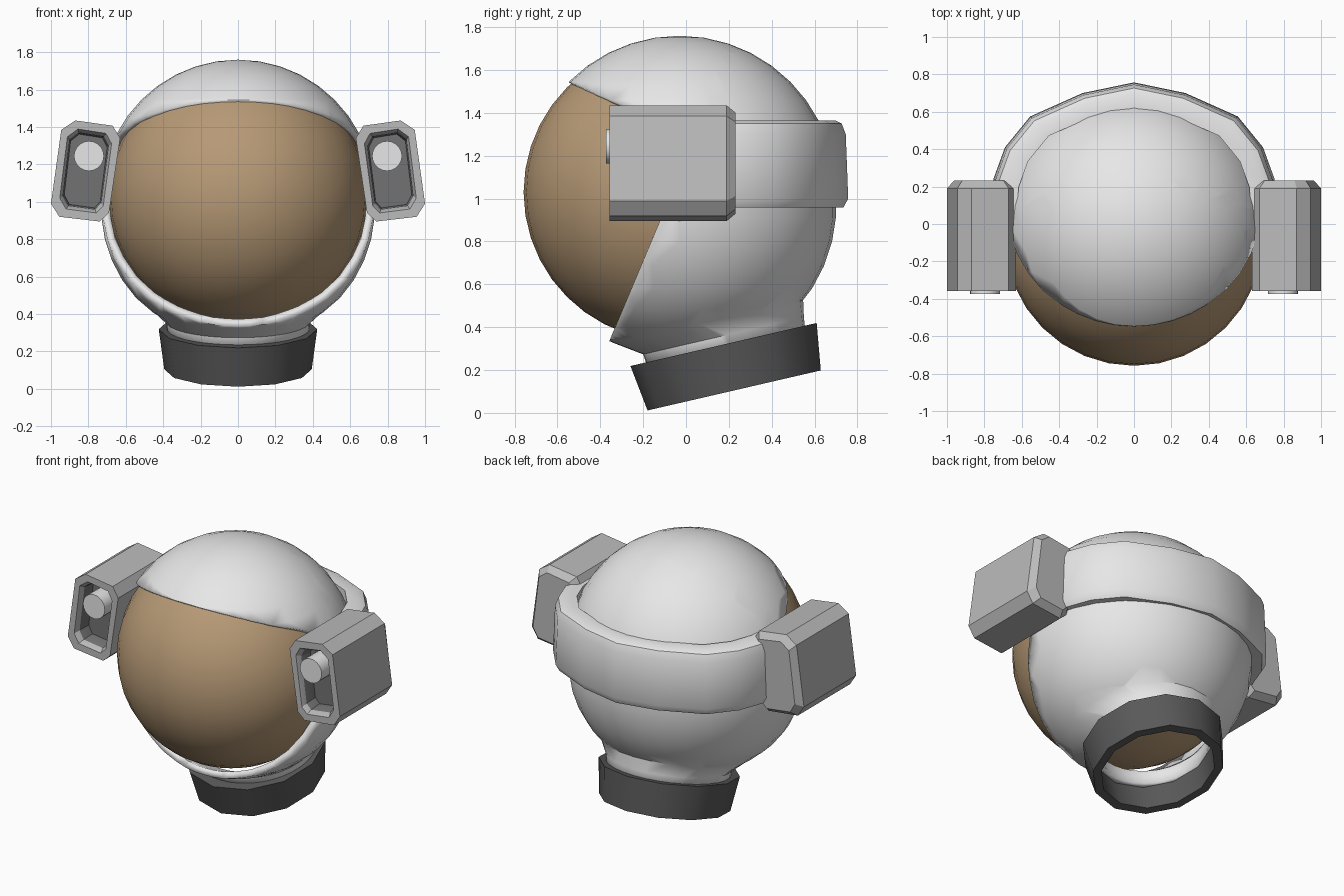
import bpy, bmesh, math
from mathutils import Vector, Matrix

if "Cube" in bpy.data.objects:
    bpy.data.objects.remove(bpy.data.objects["Cube"])


def mat(name, r, g, b):
    m = bpy.data.materials.new(name)
    m.diffuse_color = (r, g, b, 1)
    m.use_nodes = True
    m.node_tree.nodes["Principled BSDF"].inputs["Base Color"].default_value = m.diffuse_color
    return m


WHITE = mat("shell_white", .8, .8, .8)
BROWN = mat("visor_bronze", .47, .32, .18)
GREY = mat("housing_grey", .50, .50, .50)
DARK = mat("recess_grey", .17, .17, .17)
BLACK = mat("collar_charcoal", .10, .10, .10)


def finish(bm, name, mats, angle=35, solid=0):
    bmesh.ops.recalc_face_normals(bm, faces=bm.faces)
    me = bpy.data.meshes.new(name)
    bm.to_mesh(me)
    bm.free()
    ob = bpy.data.objects.new(name, me)
    bpy.context.collection.objects.link(ob)
    for m in mats:
        me.materials.append(m)
    if solid:
        mod = ob.modifiers.new("wall", 'SOLIDIFY')
        mod.thickness, mod.offset = solid, -1
    bpy.ops.object.select_all(action='DESELECT')
    ob.select_set(True)
    bpy.context.view_layer.objects.active = ob
    bpy.ops.object.shade_smooth_by_angle(angle=math.radians(angle))
    return ob


def loft(bm, rings, caps=True, wrap=False, dark_from=None):
    """Skin a list of equal-length closed rings of points."""
    vs = [[bm.verts.new(p) for p in r] for r in rings]
    n = len(vs[0])
    for i in range(len(vs) if wrap else len(vs) - 1):
        a, b = vs[i], vs[(i + 1) % len(vs)]
        for k in range(n):
            f = bm.faces.new((a[k], a[(k + 1) % n], b[(k + 1) % n], b[k]))
            f.material_index = int(dark_from is not None and i >= dark_from)
    if caps:
        bm.faces.new(vs[0])
        bm.faces.new(vs[-1]).material_index = int(dark_from is not None)


AXIS = Vector((0, -.225, .974)).normalized()   # tilted neck axis
SIDE = Vector((1, 0, 0))
FWD = AXIS.cross(SIDE)

# Visor: a full ball inside the shell
bm = bmesh.new()
bmesh.ops.create_uvsphere(bm, u_segments=32, v_segments=20, radius=.692,
                          matrix=Matrix.Translation((0, -.066, 1.03)))
finish(bm, "visor", [BROWN])

# Shell: ball slightly fuller below, drawn into the neck, with a wedge opening
C = Vector((0, -.03, 1.03))
bm = bmesh.new()
bmesh.ops.create_uvsphere(bm, u_segments=32, v_segments=20, radius=.73)
for v in bm.verts:
    down = max(0, min(1, -v.co.z / .5))
    v.co = C + v.co * (1 + .055 * down)


def cut(co, no, clear=False):
    bmesh.ops.bisect_plane(bm, geom=bm.verts[:] + bm.edges[:] + bm.faces[:],
                           plane_co=co, plane_no=no, clear_inner=clear)


cut(C - AXIS * .62, AXIS, True)
edges = [e for e in bm.edges if e.is_boundary]
for centre, radius in ((Vector((0, .175, .36)), .385), (Vector((0, .195, .27)), .375)):
    old = sum((v.co for e in edges for v in e.verts), Vector()) / (2 * len(edges))
    new = bmesh.ops.extrude_edge_only(bm, edges=edges)["geom"]
    for v in new:
        if isinstance(v, bmesh.types.BMVert):
            v.co = centre + (v.co - old).normalized() * radius
    edges = [e for e in new if isinstance(e, bmesh.types.BMEdge)]
up_co, up_no = Vector((0, -.56, 1.55)), Vector((0, .39, .92))
lo_co, lo_no = Vector((0, -.36, .33)), Vector((0, -.922, .388))
cut(up_co, up_no)
cut(lo_co, lo_no)
gone = []
for f in bm.faces:
    c = f.calc_center_median()
    if (c - up_co).dot(up_no) < 0 and (c - lo_co).dot(lo_no) > 0:
        gone.append(f)
bmesh.ops.delete(bm, geom=gone, context='FACES')
finish(bm, "helmet_shell", [WHITE], solid=.042)

# Collar: twelve-sided tilted ring, open through the middle
bm = bmesh.new()
rings = []
for r, h in ((.415, -.11), (.446, .11), (.37, .11), (.36, -.11)):
    o = Vector((0, .20, .212)) + AXIS * h
    rings.append([o + SIDE * (.95 * r * math.sin(k * math.tau / 12))
                  + FWD * (r * math.cos(k * math.tau / 12)) for k in range(12)])
loft(bm, rings, caps=False, wrap=True)
finish(bm, "neck_collar", [BLACK])

# Band round the back of the helmet
half = [(.77, .02), (.752, .24), (.69, .41), (.555, .575), (.275, .70)]
path = half + [(0, .757)] + [(-x, y) for x, y in reversed(half)]
profile = [(.82, .98), (.97, .958), (1, 1.0), (.985, 1.30), (.96, 1.35), (.92, 1.365), (.82, 1.365)]
bm = bmesh.new()
loft(bm, [[(x * s, y * s, z) for s, z in profile] for x, y in path])
finish(bm, "rear_band", [WHITE], angle=40)

# Side housings with recessed fronts, and their lamps
outline = [(.87, 1.435), (.67, 1.407), (.63, 1.34), (.69, .94),
           (.74, .895), (.955, .92), (1.0, .99), (.945, 1.385)]
cx, cz = .813, 1.165
steps = [(.232, .80, .87), (.19, 1, 1), (-.358, 1, 1), (-.358, .75, .83),
         (-.325, .66, .76), (-.24, .62, .73)]
for side, label in ((1, "right"), (-1, "left")):
    bm = bmesh.new()
    loft(bm, [[(side * (cx + (x - cx) * sx), y, cz + (z - cz) * sz) for x, z in outline]
              for y, sx, sz in steps], dark_from=4)
    finish(bm, label + "_housing", [GREY, DARK], angle=30)
    bm = bmesh.new()
    bmesh.ops.create_cone(bm, cap_ends=True, segments=20, radius1=.08, radius2=.08, depth=.14,
                          matrix=Matrix.Translation((side * .797, -.304, 1.245))
                          @ Matrix.Rotation(math.pi / 2, 4, 'X'))
    finish(bm, label + "_lamp", [WHITE])
